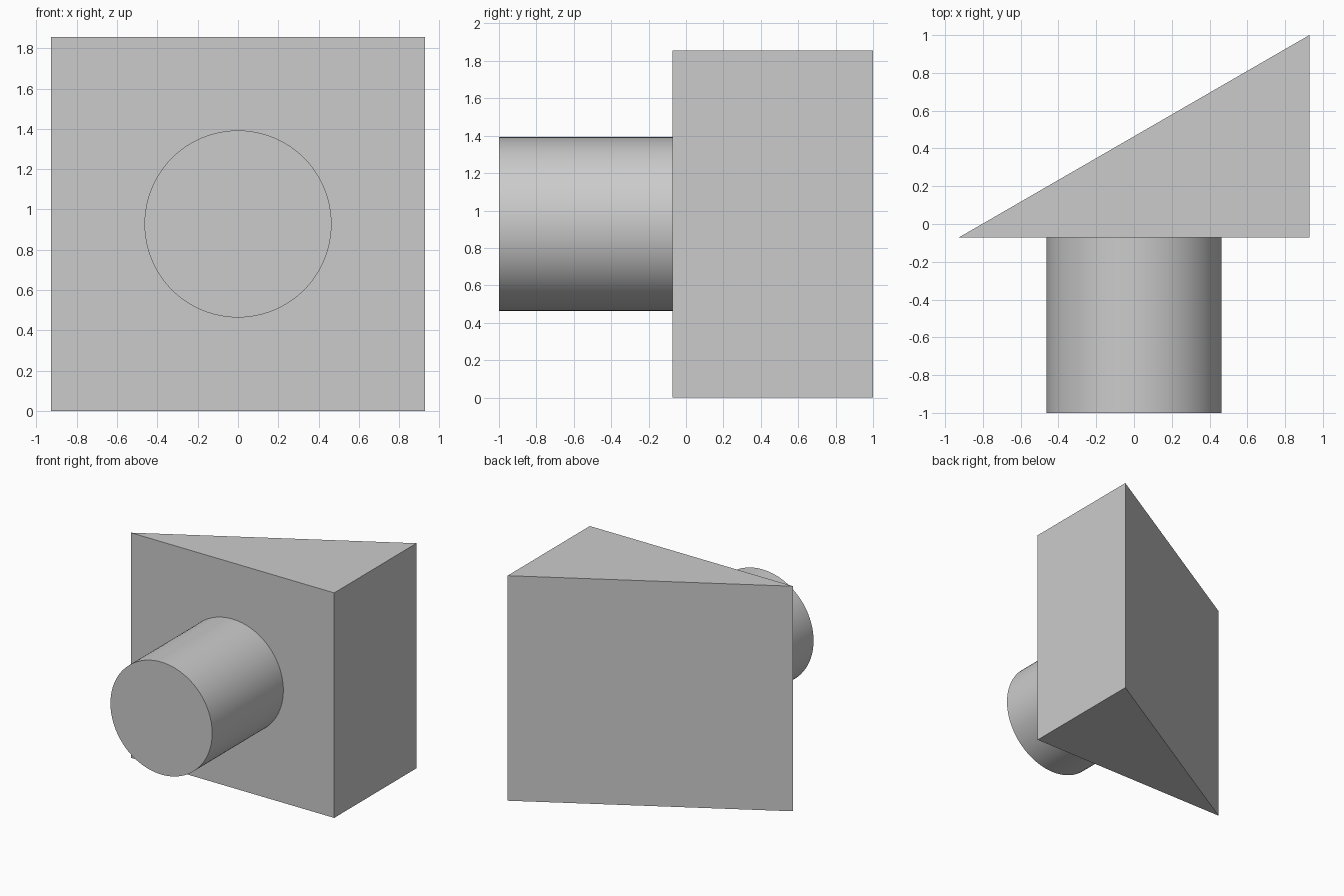
import bpy, bmesh, math
from mathutils import Matrix, Vector

cube = bpy.data.objects.get("Cube")
if cube:
    bpy.data.objects.remove(cube, do_unlink=True)

SIDE = 2 / (0.5 + math.tan(math.radians(30)))  # wedge width and height
HALF = SIDE / 2
FACE_Y = HALF - 1                              # flat front of the wedge

grey = bpy.data.materials.new("plain_grey")
grey.use_nodes = True
grey.diffuse_color = (0.6, 0.6, 0.6, 1)
grey.node_tree.nodes["Principled BSDF"].inputs["Base Color"].default_value = grey.diffuse_color


def add_object(name, bm):
    bmesh.ops.recalc_face_normals(bm, faces=bm.faces)
    mesh = bpy.data.meshes.new(name)
    bm.to_mesh(mesh)
    bm.free()
    mesh.materials.append(grey)
    obj = bpy.data.objects.new(name, mesh)
    bpy.context.collection.objects.link(obj)
    return obj


# Wedge block: a right triangle extruded upward
bm = bmesh.new()
outline = [(-HALF, FACE_Y, 0), (HALF, FACE_Y, 0), (HALF, 1, 0)]
base = bm.faces.new([bm.verts.new(p) for p in outline])
top = bmesh.ops.extrude_face_region(bm, geom=[base])["geom"]
bmesh.ops.translate(bm, vec=Vector((0, 0, SIDE)),
                    verts=[v for v in top if isinstance(v, bmesh.types.BMVert)])
add_object("wedge_block", bm)

# Round peg standing out of the front face
bm = bmesh.new()
bmesh.ops.create_cone(
    bm, cap_ends=True, segments=96, radius1=SIDE / 4, radius2=SIDE / 4, depth=HALF,
    matrix=Matrix.Translation((0, FACE_Y - HALF / 2, HALF)) @ Matrix.Rotation(math.pi / 2, 4, 'X'))
peg = add_object("round_peg", bm)
bpy.ops.object.select_all(action='DESELECT')
peg.select_set(True)
bpy.context.view_layer.objects.active = peg
bpy.ops.object.shade_smooth_by_angle(angle=math.radians(30))
